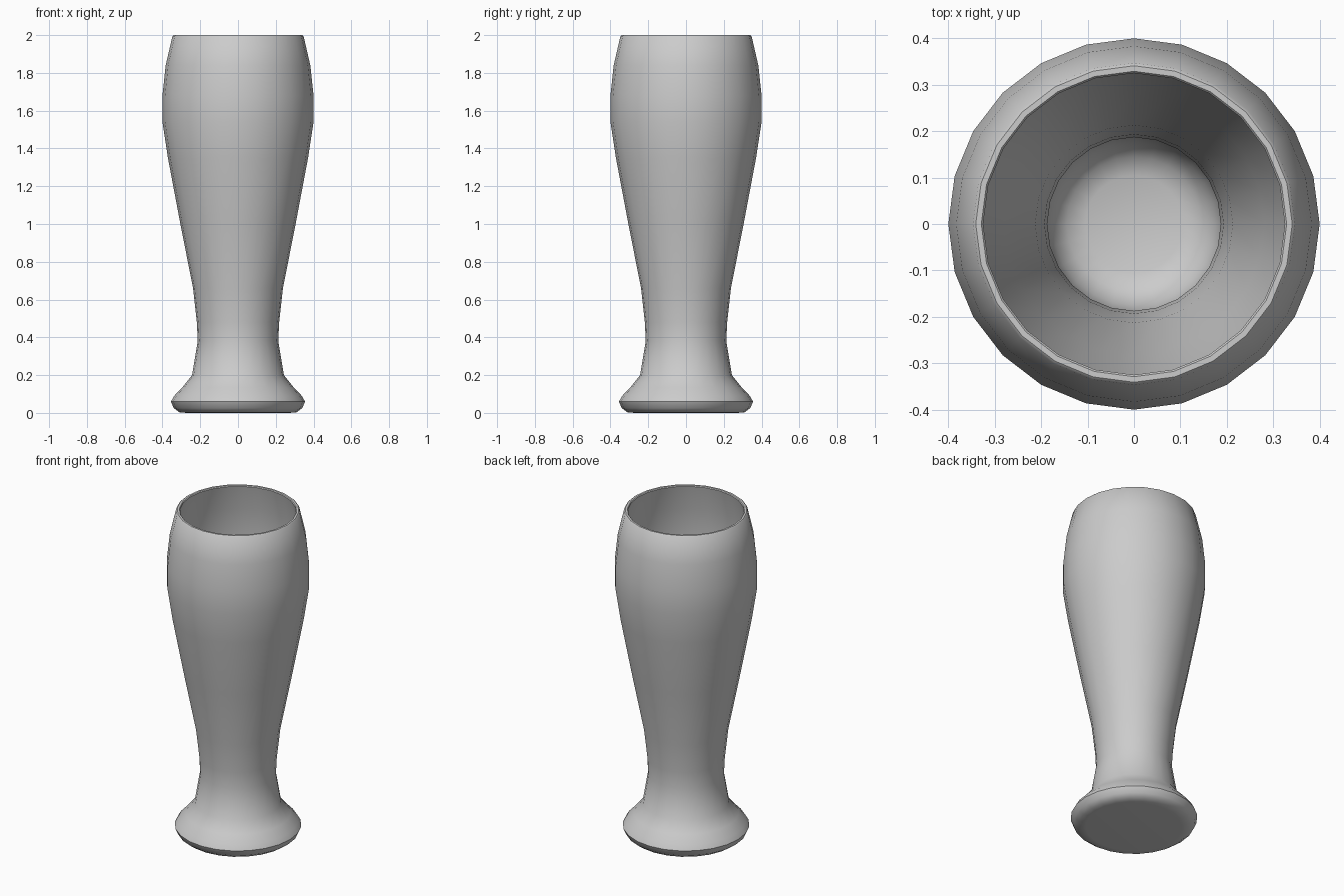
import bpy
import bmesh
import math

cube = bpy.data.objects.get("Cube")
if cube:
    bpy.data.objects.remove(cube)

SIDES = 24

# Single flat grey
GREY = (0.6, 0.6, 0.6, 1.0)
mat = bpy.data.materials.new("pale grey glass")
mat.use_nodes = True
mat.diffuse_color = GREY
mat.node_tree.nodes["Principled BSDF"].inputs["Base Color"].default_value = GREY

# Cross-section (radius, height): underside, foot, outer wall, rim, inner wall, floor
outer = [(0.27, 0.0), (0.31, 0.003), (0.34, 0.025), (0.355, 0.06), (0.338, 0.09),
         (0.295, 0.135), (0.243, 0.2), (0.213, 0.38), (0.218, 0.48), (0.238, 0.66),
         (0.305, 1.0), (0.371, 1.35), (0.4, 1.54), (0.4, 1.68), (0.383, 1.84),
         (0.347, 1.995)]
rim = [(0.341, 2.0), (0.329, 2.0), (0.325, 1.995)]
inner = [(0.36, 1.84), (0.376, 1.68), (0.376, 1.54), (0.347, 1.35), (0.281, 1.0),
         (0.213, 0.66), (0.193, 0.48), (0.187, 0.38), (0.193, 0.28),
         (0.175, 0.2), (0.145, 0.165), (0.105, 0.15)]


def lathe(name, profile):
    """Revolve a profile about z and cap both ends."""
    bm = bmesh.new()
    rings = []
    for r, z in profile:
        angles = [2 * math.pi * i / SIDES for i in range(SIDES)]
        rings.append([bm.verts.new((r * math.cos(a), r * math.sin(a), z)) for a in angles])
    for low, high in zip(rings, rings[1:]):
        for i in range(SIDES):
            j = (i + 1) % SIDES
            bm.faces.new((low[i], low[j], high[j], high[i]))
    bm.faces.new(rings[0][::-1])
    bm.faces.new(rings[-1])
    bmesh.ops.recalc_face_normals(bm, faces=bm.faces)
    mesh = bpy.data.meshes.new(name)
    bm.to_mesh(mesh)
    bm.free()
    mesh.materials.append(mat)
    obj = bpy.data.objects.new(name, mesh)
    bpy.context.collection.objects.link(obj)
    return obj


# Tall footed drinking glass
glass = lathe("drinking_glass", outer + rim + inner)
bpy.ops.object.select_all(action="DESELECT")
glass.select_set(True)
bpy.context.view_layer.objects.active = glass
bpy.ops.object.shade_smooth_by_angle(angle=math.radians(40))
